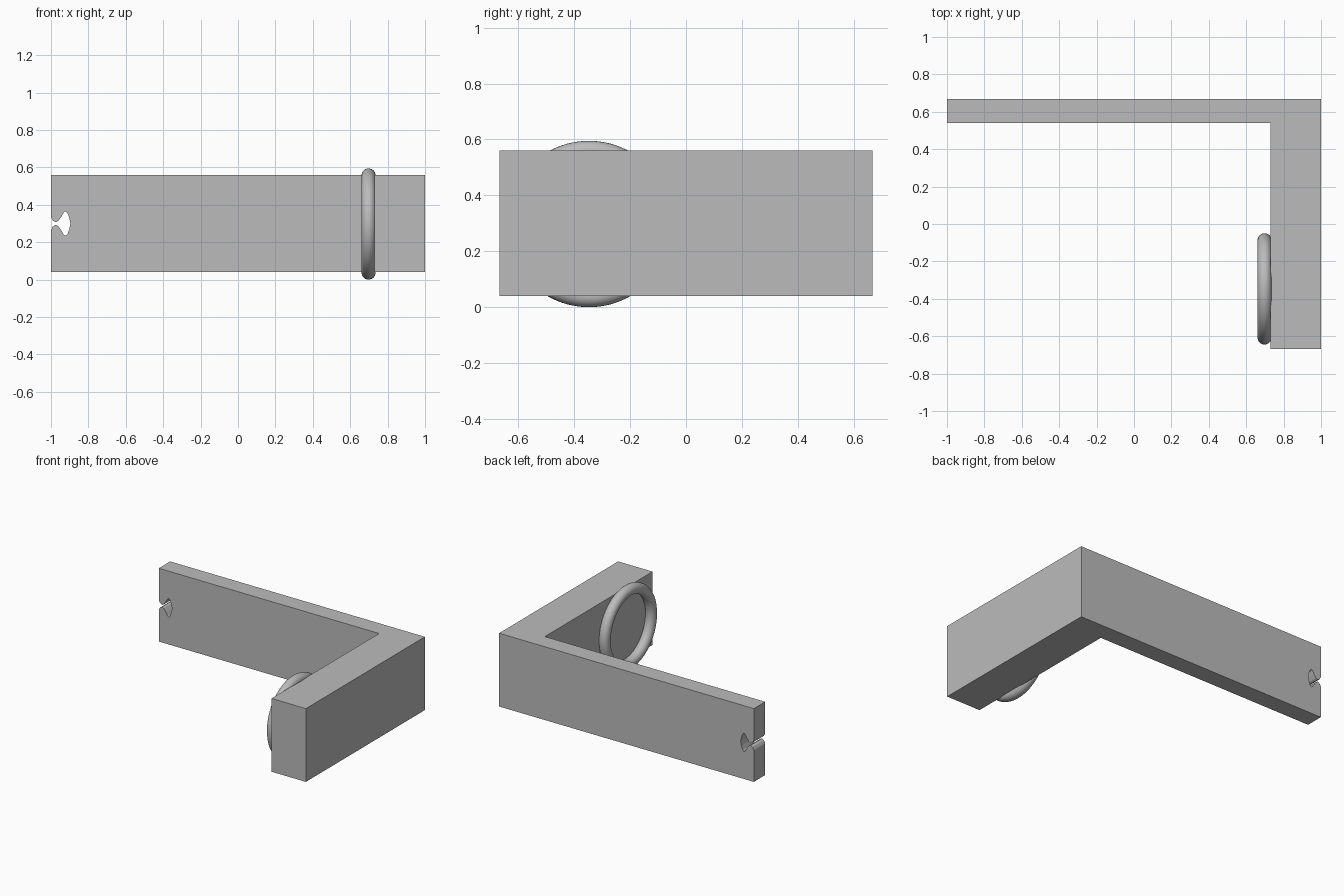
import bpy
import bmesh
from math import pi
from mathutils import Vector

cube = bpy.data.objects.get("Cube")
if cube:
    bpy.data.objects.remove(cube, do_unlink=True)

grey = bpy.data.materials.new("plain_grey")
grey.use_nodes = True
colour = (0.5, 0.5, 0.5, 1)
grey.diffuse_color = colour
grey.node_tree.nodes["Principled BSDF"].inputs["Base Color"].default_value = colour

BOTTOM, TOP, MIDDLE = 0.04, 0.56, 0.30
FRONT, BACK, INNER_BACK = -0.667, 0.667, 0.54
INNER_SIDE = 0.73


def extrude_profile(name, points, y0, y1):
    """Extrude an outline in x and z from y0 to y1."""
    bm = bmesh.new()
    face = bm.faces.new([bm.verts.new((x, y0, z)) for x, z in points])
    result = bmesh.ops.extrude_face_region(bm, geom=[face])
    moved = [v for v in result["geom"] if isinstance(v, bmesh.types.BMVert)]
    bmesh.ops.translate(bm, verts=moved, vec=Vector((0, y1 - y0, 0)))
    bmesh.ops.recalc_face_normals(bm, faces=bm.faces)
    mesh = bpy.data.meshes.new(name)
    bm.to_mesh(mesh)
    bm.free()
    mesh.materials.append(grey)
    obj = bpy.data.objects.new(name, mesh)
    bpy.context.collection.objects.link(obj)
    return obj


# Long back arm, with a keyhole notch through its free end
notch = [(-1, 0.035), (-0.99, 0.016), (-0.975, 0.007), (-0.962, 0.013),
         (-0.945, 0.036), (-0.932, 0.059), (-0.922, 0.066), (-0.912, 0.057),
         (-0.902, 0.03)]
upper = [(x, MIDDLE + h) for x, h in notch]
lower = [(x, MIDDLE - h) for x, h in reversed(notch)]
outline = upper + [(-0.896, MIDDLE)] + lower
outline += [(-1, BOTTOM), (INNER_SIDE, BOTTOM), (INNER_SIDE, TOP), (-1, TOP)]
extrude_profile("back_arm", outline, INNER_BACK, BACK)

# Thick side arm, running the full depth
extrude_profile("side_arm", [(INNER_SIDE, BOTTOM), (1, BOTTOM), (1, TOP),
                             (INNER_SIDE, TOP)], FRONT, BACK)

# Round ring against the inner face of the side arm
bpy.ops.mesh.primitive_torus_add(
    major_segments=96, minor_segments=24, major_radius=0.26,
    minor_radius=0.0375, location=(0.698, -0.347, 0.2975),
    rotation=(0, pi / 2, 0))
ring = bpy.context.object
ring.name = "ring"
ring.data.materials.append(grey)
bpy.ops.object.shade_smooth()
